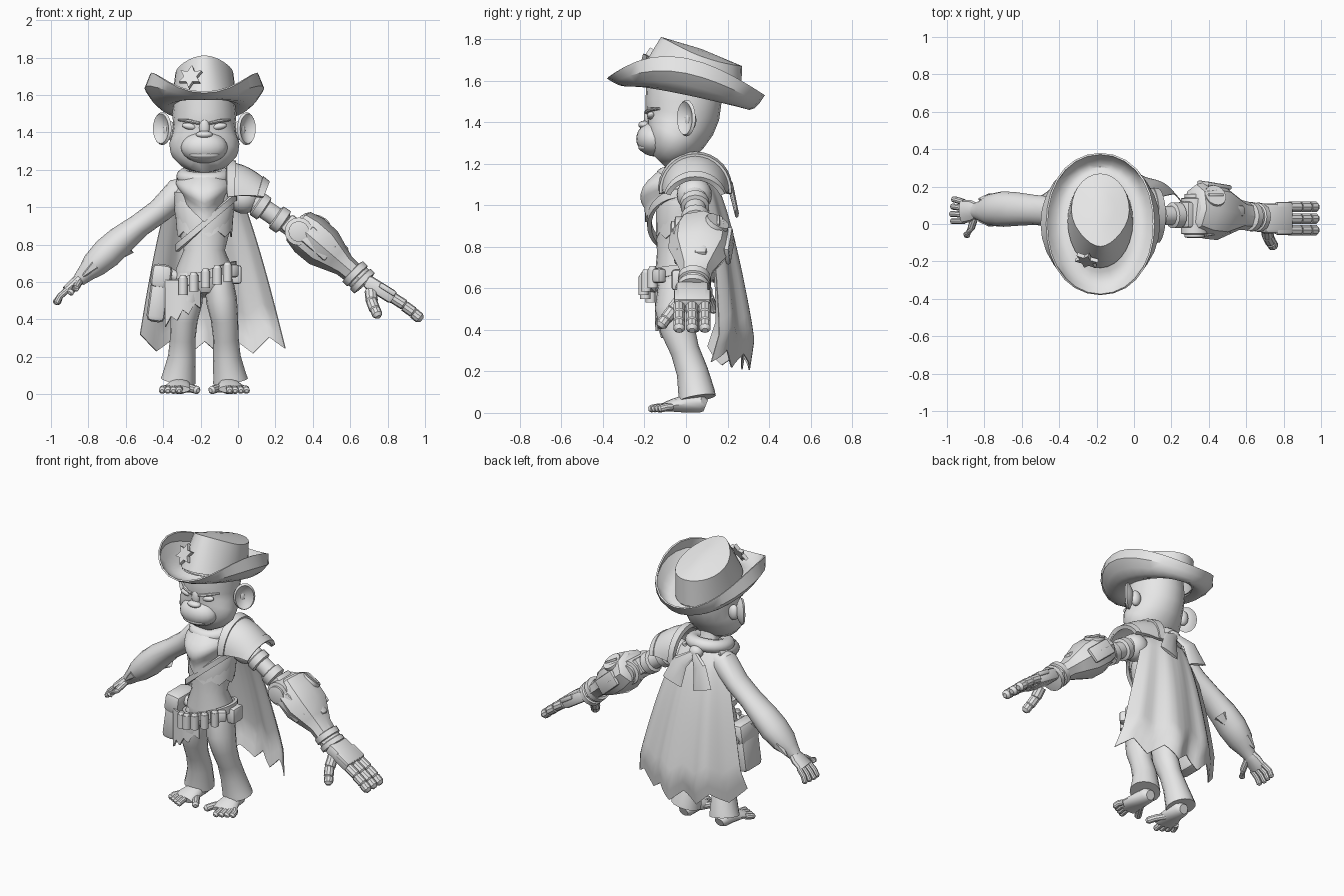
import bpy, bmesh, math
from math import sin, cos, pi, radians, sqrt
from mathutils import Vector, Matrix, Euler

default_cube = bpy.data.objects.get("Cube")
if default_cube:
    bpy.data.objects.remove(default_cube, do_unlink=True)

grey = bpy.data.materials.new("plain_grey")
grey.diffuse_color = (.8, .8, .8, 1)
grey.use_nodes = True
grey.node_tree.nodes["Principled BSDF"].inputs["Base Color"].default_value = (.8, .8, .8, 1)
parts = []
MID = -.18  # the body's own centre line


def finish(name, bm):
    bmesh.ops.recalc_face_normals(bm, faces=bm.faces)
    mesh = bpy.data.meshes.new(name)
    bm.to_mesh(mesh)
    bm.free()
    mesh.materials.append(grey)
    obj = bpy.data.objects.new(name, mesh)
    bpy.context.collection.objects.link(obj)
    parts.append(obj)


def skin_rings(bm, rings, closed=True):
    for low, high in zip(rings, rings[1:]):
        count = len(low)
        for i in range(count if closed else count - 1):
            j = (i + 1) % count
            bm.faces.new((low[i], low[j], high[j], high[i]))


def loft(name, sections, sides=16):
    """Tube through (centre, radius across, radius in depth) sections."""
    bm, rings = bmesh.new(), []
    centres = [Vector(s[0]) for s in sections]
    for i, (centre, across, depth) in enumerate(sections):
        tangent = (centres[min(i + 1, len(centres) - 1)] - centres[max(i - 1, 0)]).normalized()
        ref = Vector((0, 0, 1)) if abs(tangent.y) > .8 else Vector((0, 1, 0))
        side = (ref - tangent * ref.dot(tangent)).normalized()
        out = side.cross(tangent)
        rings.append([bm.verts.new(centres[i] + out * across * cos(a) + side * depth * sin(a))
                      for a in (2 * pi * k / sides for k in range(sides))])
    skin_rings(bm, rings)
    bm.faces.new(rings[0])
    bm.faces.new(rings[-1])
    finish(name, bm)


def rod(name, start, end, r1, r2=None, sides=12):
    r2 = r1 if r2 is None else r2
    loft(name, [(start, r1, r1), (end, r2, r2)], sides)


def digit(name, points, radius, sides=10):
    """Rounded finger or toe along a few points."""
    tip = Vector(points[-1]) + (Vector(points[-1]) - Vector(points[-2])).normalized() * radius * .6
    body = [(p, radius, radius) for p in points]
    loft(name, body + [(tip, radius * .5, radius * .5)], sides)


def ball(name, loc, size, rot=(0, 0, 0)):
    bm = bmesh.new()
    bmesh.ops.create_uvsphere(bm, u_segments=20, v_segments=12, radius=1,
                              matrix=Matrix.LocRotScale(Vector(loc), Euler(rot), Vector(size)))
    finish(name, bm)


def box(name, loc, size, rot=(0, 0, 0), bevel=.015):
    bm = bmesh.new()
    bmesh.ops.create_cube(bm, size=1, matrix=Matrix.Diagonal((*size, 1)))
    bmesh.ops.bevel(bm, geom=bm.edges[:], offset=bevel, segments=2, affect="EDGES", profile=.5)
    bm.transform(Matrix.LocRotScale(Vector(loc), Euler(rot), None))
    finish(name, bm)


def sheet(name, func, across, down, thick=.012, closed=False):
    """Cloth or shell from func(u, v), u and v in 0..1."""
    bm = bmesh.new()
    columns = across if closed else across + 1
    rings = [[bm.verts.new(func(i / across, j / down)) for i in range(columns)]
             for j in range(down + 1)]
    skin_rings(bm, rings, closed)
    bmesh.ops.remove_doubles(bm, verts=bm.verts[:], dist=.0005)
    bmesh.ops.recalc_face_normals(bm, faces=bm.faces)
    bmesh.ops.solidify(bm, geom=bm.faces[:], thickness=thick)
    finish(name, bm)


def band(name, centre, rx, ry, height, slope):
    x, y, z = centre
    sheet(name, lambda u, v: (x + rx * cos(2 * pi * u), y + ry * sin(2 * pi * u),
                              z + slope * rx * cos(2 * pi * u) + height * (.5 - v)),
          32, 1, .02, True)


def zigzag(u, teeth):
    return abs((u * teeth) % 1 - .5) * 2


# Hat: curled brim, sloping crown, badge
def brim(u, v):
    a = 2 * pi * u
    lift = sin(a) ** 2
    grow = .165 + .155 * min(1, v * 1.25) - .03 * lift * max(0, v - .8) * 5
    x, y = grow * sin(a), .015 * (1 - v) - (.24 + .14 * v) * cos(a)
    low = 1.54 - .21 * y
    edge = 1.57 - .105 * y + .14 * lift * (1 + .25 * cos(a))
    return MID + x, y, low + (edge - low) * v ** 1.8 - .03 * sin(pi * v)


sheet("hat_brim", brim, 28, 5, .01, True)


def crown(u, v):
    a = 2 * pi * u
    cap = max(0, (v - .75) * 4)
    rise = min(1, v / .75)
    shrink = 1 - cap
    taper = 1 - .25 * rise * max(0, cos(a)) ** 2
    x = (.175 - .02 * rise) * sin(a) * taper * shrink
    y = .015 + .06 * rise - (.25 - .055 * rise) * cos(a) * shrink
    base, top = 1.56 - .23 * y, 1.768 - .36 * y + .012 * cap - x * x
    return MID + x, y, base + (top - base) * rise


sheet("hat_crown", crown, 28, 8, .01, True)
bm = bmesh.new()
star = [bm.verts.new((r * sin(k * pi / 6), 0, r * cos(k * pi / 6)))
        for k, r in enumerate([.068, .036] * 6)]
face = bm.faces.new(star)
front = bmesh.ops.extrude_face_region(bm, geom=[face])["geom"]
bmesh.ops.translate(bm, vec=(0, -.022, 0), verts=[g for g in front if isinstance(g, bmesh.types.BMVert)])
bm.transform(Matrix.LocRotScale(Vector((-.25, -.185, 1.69)), Euler((radians(-28), 0, radians(-18))), None))
finish("hat_badge", bm)

# Head and face
loft("head", [((MID, y, z), rx, ry) for z, y, rx, ry in (
    (1.22, -.135, .075, .05), (1.25, -.105, .14, .1), (1.29, -.075, .18, .13), (1.34, -.05, .188, .15),
    (1.39, -.03, .172, .168), (1.44, -.018, .166, .18), (1.5, -.012, .172, .183),
    (1.58, -.012, .16, .18))], 20)
ball("muzzle", (MID, -.15, 1.32), (.125, .09, .085))
ball("nose", (MID, -.2, 1.388), (.045, .03, .02))
ball("nose_bridge", (MID, -.183, 1.425), (.028, .02, .05))


def mouth(u, v):
    x, z = .14 * (u - .5), .015 + (.035 + .012 * u) * (.5 - v)
    return MID + x, -.146 - .09 * sqrt(1 - (x / .125) ** 2 - (z / .085) ** 2), 1.32 + z


sheet("mouth", mouth, 10, 2, .008)
ball("lower_lip", (MID, -.2, 1.28), (.08, .03, .022))
for side, label in ((1, "left"), (-1, "right")):
    at = lambda x, y, z: (MID + side * x, y, z)
    ball(label + "_eye", at(.078, -.168, 1.432), (.042, .02, .018), (0, side * radians(-10), 0))
    loft(label + "_brow", [(at(.025, -.19, 1.448), .008, .012), (at(.08, -.175, 1.46), .01, .014),
                           (at(.135, -.128, 1.466), .006, .01)], 8)

    # Bowl-shaped ear opening forwards and outwards
    def ear(u, v):
        a = 2 * pi * u
        along, dish = .066 * v * cos(a), .03 * v * v
        return at(.205 + .75 * along + .66 * dish, .025 + .66 * along - .75 * dish,
                  1.42 + .088 * v * sin(a))

    sheet(label + "_ear", ear, 20, 5, .016, True)
    ball(label + "_ear_root", at(.185, .02, 1.41), (.035, .03, .05))

# Torso, neck and ragged vest
loft("torso", [((MID, y, z), rx, ry) for z, y, rx, ry in (
    (.53, -.04, .07, .08), (.59, -.03, .15, .12), (.67, -.03, .152, .12), (.77, -.04, .11, .1),
    (.87, -.03, .135, .115), (.98, -.02, .16, .125), (1.08, 0, .155, .115), (1.15, .01, .11, .09),
    (1.19, .01, .058, .06), (1.3, 0, .052, .055))], 20)
sheet("vest", lambda u, v: (MID + (.165 - .018 * v) * cos(2 * pi * u), -.02 * v + (.128 - .004 * v) * sin(2 * pi * u),
                            1.08 - v * (.21 + .03 * zigzag(u, 9))), 36, 5, .008, True)
band("chest_strap", (-.17, -.025, .92), .145, .142, .04, .95)

# Neckerchief with a knot and two tails behind
sheet("neckerchief_roll", lambda u, v: (
    MID + (.105 + .045 * cos(2 * pi * v)) * cos(2 * pi * u), .005 + (.105 + .045 * cos(2 * pi * v)) * sin(2 * pi * u),
    1.165 + .02 * sin(2 * pi * u) + .04 * sin(2 * pi * v)), 24, 12, .005, True)


def kerchief(u, v):
    a = (u - .5) * radians(225)
    drop = .05 + .19 * (1 - abs(2 * u - 1)) ** 1.1
    bulge = .09 + .075 * sin(pi * min(1, v * 1.3) * .72)
    return MID + bulge * sin(a) * (1.05 - .25 * v), .01 - bulge * 1.4 * cos(a), 1.18 - drop * v - .02 * v


sheet("neckerchief", kerchief, 24, 8, .014)
ball("neckerchief_knot", (MID, .15, 1.15), (.045, .04, .04))
for side in (-1, 1):
    loft("neckerchief_tail", [((MID, .17, 1.15), .02, .015), ((MID + side * .07, .215, 1.09), .05, .014),
                              ((MID + side * .11, .245, .96), .07, .01)], 8)


# Cape with a torn hem, curling in at the bottom
def cape(u, v):
    s = 2 * u - 1
    drop = .965 - .075 * zigzag(u, 4.5) - .04 * s * s
    half = .14 + .25 * v ** .72
    y = .09 + .25 * v ** .55 - .18 * s * s * (.35 + .65 * v) + .018 * v * sin(9 * s)
    return MID + .045 * v + half * s, y - .3 * max(0, v - .85), 1.17 - drop * v


sheet("cape", cape, 36, 14, .006)

# Trousers and bare feet
for side, label in ((1, "left"), (-1, "right")):
    at = lambda x, y, z: (MID + side * x, y, z)
    loft(label + "_trouser_leg", [(at(*c), rx, ry) for c, rx, ry in (
        ((.075, -.03, .63), .075, .1), ((.092, -.05, .5), .083, .1), ((.108, -.04, .4), .073, .083),
        ((.115, -.005, .3), .068, .07), ((.12, .03, .2), .074, .076), ((.135, .05, .1), .088, .088),
        ((.14, .055, .07), .094, .09))])
    loft(label + "_foot", [(at(*c), rx, rz) for c, rx, rz in (
        ((.13, .095, .035), .03, .03), ((.13, .07, .045), .052, .045), ((.132, .0, .045), .058, .045),
        ((.14, -.07, .035), .075, .03), ((.145, -.11, .026), .07, .02))], 14)
    for k in range(4):
        digit(label + "_toe", [at(.13 + .025 * k, -.07, .03), at(.135 + .029 * k, -.13 + .012 * k, .028),
                               at(.135 + .03 * k, -.17 + .016 * k, .02)], .019)
    digit(label + "_big_toe", [at(.1, -.03, .03), at(.065, -.09, .03), at(.04, -.13, .022)], .022)

# Belt, rounds, pouch, holster and torn cloth
band("belt", (MID, -.035, .635), .172, .155, .05, .3)
for k in range(5):
    a = radians(232 + 20 * k)
    x, y, z = MID + .185 * cos(a), -.035 - .17 * abs(sin(a)), .62 + .055 * cos(a)
    rod("belt_round", (x, y, z - .055), (x, y, z + .035), .025)
    rod("belt_round_tip", (x, y, z + .035), (x, y, z + .05), .021, .014)
box("belt_pouch", (-.01, -.02, .64), (.06, .1, .1))
box("belt_clasp", (-.03, -.13, .66), (.06, .05, .07), (0, 0, radians(40)))
box("holster", (-.425, -.02, .52), (.1, .18, .27), (0, radians(8), 0), .03)
box("holster_flap", (-.41, -.02, .63), (.11, .2, .13), (0, radians(8), 0), .03)
rod("holster_button", (-.42, .07, .6), (-.42, .09, .6), .025)
rod("holster_hanger", (-.4, -.03, .66), (-.31, -.03, .62), .03)
sheet("torn_cloth", lambda u, v: (-.39 + .19 * u, -.12 - .03 * sin(pi * u),
                                  .61 - v * (.11 + .1 * (1 - u) + .04 * zigzag(u, 3))), 12, 3)

# Furry right arm and hand
loft("right_arm", [((x, y, z), r, d) for x, y, z, r, d in (
    (-.22, .03, 1.1, .07, .07), (-.32, .05, 1.075, .08, .085), (-.42, .065, .98, .066, .08),
    (-.53, .075, .9, .064, .08), (-.63, .08, .82, .078, .09), (-.7, .08, .755, .083, .095),
    (-.77, .075, .69, .07, .085), (-.81, .07, .65, .05, .06), (-.85, .07, .61, .036, .04))])
for k in range(7):
    a = 2 * pi * k / 7
    x, y, z = -.755 + .04 * cos(a), .075 + .06 * sin(a), .7 + .04 * cos(a)
    rod("wrist_tuft", (x, y, z), (x - .065, y, z - .06), .035, .006, 6)
rod("elbow_tuft", (-.6, .1, .79), (-.66, .11, .71), .055, .004, 6)
loft("right_palm", [((-.83, .07, .63), .034, .038), ((-.87, .07, .595), .03, .058),
                    ((-.92, .065, .555), .024, .064)], 12)
for k in range(4):
    y = .015 + .034 * k
    digit("right_finger", [(-.91, y, .56), (-.95, y + .004 * k, .525),
                           (-.975 + .006 * abs(k - 1), y + .005 * k, .49)], .017)
digit("right_thumb", [(-.85, .04, .6), (-.87, -.02, .565), (-.895, -.06, .545)], .02)


# Shoulder guard: dome narrowing towards its outer lip
def guard(x0, x1, extra):
    def shape(u, v):
        x = x0 + (x1 - x0) * v
        t = (x + .05) / .21
        a = (u - .5) * radians(196 - 60 * t)
        return (x - .05 * (1 - cos(a)) * t, .045 + (.165 + extra - .015 * t) * sin(a),
                1.08 - .075 * t + (.165 - .03 * t + extra) * cos(a) + .02 * sin(pi * t) * cos(a))
    return shape


sheet("shoulder_guard", guard(-.04, .165, 0), 16, 6, .02)
sheet("shoulder_guard_rim", guard(-.06, -.01, .012), 16, 1, .025)
sheet("shoulder_guard_edge", guard(.135, .17, .006), 16, 1, .018)


# Mechanical arm: stepped upper arm, elbow, gauntlet and cuff
def turned(name, start, end, steps, sides, depth=1):
    a, b = Vector(start), Vector(end)
    loft(name, [(a.lerp(b, t), r, r * depth) for t, r in steps], sides)


ball("shoulder_joint", (.03, .04, 1.05), (.085, .085, .085))
turned("upper_arm", (.04, .04, 1.06), (.33, .05, .86), (
    (0, .06), (.2, .06), (.22, .07), (.34, .07), (.36, .052), (.55, .052), (.57, .07),
    (.7, .07), (.72, .05), (1, .05)), 14)
turned("elbow_hinge", (.325, -.075, .87), (.325, .16, .87), (
    (0, .035), (.02, .055), (.08, .055), (.1, .075), (.9, .075), (.92, .055), (1, .055)), 16)
box("elbow_block", (.3, .05, .89), (.11, .14, .1), (0, radians(40), 0))
turned("gauntlet", (.31, .085, .91), (.66, .035, .61), (
    (0, .075), (.04, .1), (.2, .118), (.42, .116), (.62, .082), (.74, .062), (1, .055)), 8, 1.3)
for k in (-1, 1):
    box("gauntlet_plate", (.43, .08 + .128 * k, .805), (.17, .025, .1), (0, radians(41), k * radians(-9)), .01)
rod("gauntlet_dial", (.4, .11, .85), (.437, .155, .925), .066, .06, 16)
box("dial_slot", (.438, .156, .927), (.09, .015, .015), (0, radians(30), 0), .004)
box("gauntlet_fin", (.52, .07, .81), (.16, .06, .05), (0, radians(41), 0))
turned("wrist_cuff", (.61, .04, .66), (.68, .035, .59), (
    (0, .06), (.05, .078), (.4, .078), (.45, .068), (.6, .068), (.65, .078), (.95, .078), (1, .05)), 16)

# Mechanical hand
box("left_palm", (.76, .03, .56), (.18, .16, .075), (0, radians(32), 0), .02)
box("knuckle_plate", (.8, .03, .56), (.1, .175, .03), (0, radians(32), 0), .01)
for k in range(3):
    y = -.033 + .062 * k
    for (x0, z0), (x1, z1) in (((.83, .515), (.885, .48)), ((.89, .472), (.935, .44)),
                               ((.94, .433), (.97, .408))):
        digit("left_finger_segment", [(x0, y, z0), (x1, y, z1)], .0295)
digit("left_thumb_base", [(.71, -.02, .55), (.715, -.06, .5)], .033)
digit("left_thumb_middle", [(.715, -.065, .495), (.73, -.095, .455)], .03)
digit("left_thumb_tip", [(.735, -.1, .45), (.745, -.118, .425)], .028)

# Smooth shading with crisp edges
for obj in bpy.context.selected_objects:
    obj.select_set(False)
for obj in parts:
    obj.select_set(True)
bpy.context.view_layer.objects.active = parts[0]
bpy.ops.object.shade_smooth_by_angle(angle=radians(35))
